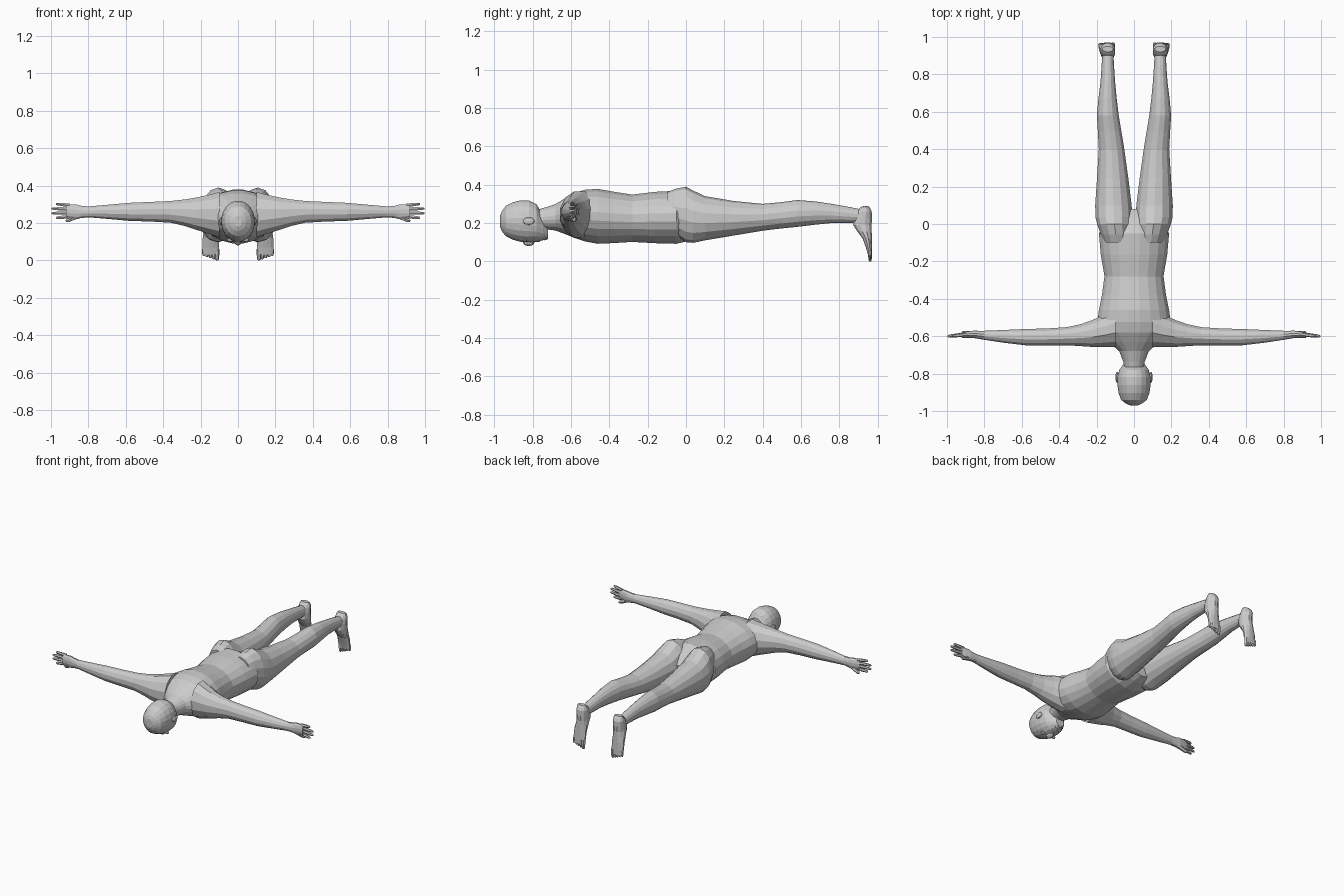
import bpy
import bmesh
from math import cos, sin, pi
from mathutils import Vector

if "Cube" in bpy.data.objects:
    bpy.data.objects.remove(bpy.data.objects["Cube"], do_unlink=True)

skin = bpy.data.materials.new("matte_grey")
skin.use_nodes = True
skin.diffuse_color = (.6, .6, .6, 1)
skin.node_tree.nodes["Principled BSDF"].inputs["Base Color"].default_value = skin.diffuse_color


def finish(name, bm, mirror):
    """Turn a bmesh into a flat shaded object, optionally mirrored across the body."""
    bmesh.ops.recalc_face_normals(bm, faces=bm.faces)
    mesh = bpy.data.meshes.new(name)
    bm.to_mesh(mesh)
    bm.free()
    mesh.materials.append(skin)
    body_part = bpy.data.objects.new(name, mesh)
    bpy.context.collection.objects.link(body_part)
    if mirror:
        modifier = body_part.modifiers.new("left_and_right", 'MIRROR')
        modifier.use_mirror_merge = False


def skin_rings(name, rings, mirror):
    """Bridge a list of equal rings of points and close both ends."""
    bm = bmesh.new()
    loops = [[bm.verts.new(point) for point in ring] for ring in rings]
    for lower, upper in zip(loops, loops[1:]):
        for i in range(len(lower)):
            bm.faces.new((lower[i - 1], lower[i], upper[i], upper[i - 1]))
    bm.faces.new(loops[0])
    bm.faces.new(loops[-1])
    finish(name, bm, mirror)


def with_midpoints(stations):
    """Insert a smooth in-between station in every gap."""
    padded = [stations[0], *stations, stations[-1]]
    result = []
    for before, start, end, after in zip(padded, padded[1:], padded[2:], padded[3:]):
        result.append(start)
        result.append([(9 * (s + e) - b - a) / 16
                       for b, s, e, a in zip(before, start, end, after)])
    return result + [stations[-1]]


def oval_ring(axis, station, sides):
    """One oval; station = position along axis, then the limits of the other axes."""
    position, low_u, high_u, low_v, high_v = station
    ring = []
    for i in range(sides):
        angle = 2 * pi * (i + .5) / sides
        u = (low_u + high_u) / 2 + (high_u - low_u) / 2 * cos(angle)
        v = (low_v + high_v) / 2 + (high_v - low_v) / 2 * sin(angle)
        point = [u, v]
        point.insert("XYZ".index(axis), position)
        ring.append(point)
    return ring


def loft(name, axis, stations, sides, mirror=True):
    rings = [oval_ring(axis, station, sides) for station in with_midpoints(stations)]
    skin_rings(name, rings, mirror)


def central_loft(name, stations, sides):
    """Loft along the spine; station = position, half width, underside, back."""
    loft(name, 'Y', [(position, -half, half, low, high)
                     for position, half, low, high in stations], sides, mirror=False)


def digit(name, start, end, radius):
    """A tapered finger or toe with a rounded tip."""
    start, end = Vector(start), Vector(end)
    turn = (end - start).to_track_quat('Z', 'Y')
    rings = []
    for along, scale in ((0, 1), (.5, 1), (.9, .8), (1, .4)):
        centre = start.lerp(end, along)
        rings.append([centre + turn @ Vector((cos(i * pi / 3), sin(i * pi / 3), 0))
                      * radius * scale for i in range(6)])
    skin_rings(name, rings, mirror=True)


def blob(name, centre, size, mirror=True):
    """A small faceted ellipsoid for soft features."""
    bm = bmesh.new()
    bmesh.ops.create_uvsphere(bm, u_segments=10, v_segments=6, radius=1)
    bmesh.ops.scale(bm, vec=size, verts=bm.verts)
    bmesh.ops.translate(bm, vec=centre, verts=bm.verts)
    finish(name, bm, mirror)


# Trunk from the neck to the groin
central_loft("torso", [
    (-.78, .05, .17, .27),
    (-.68, .08, .16, .3),
    (-.58, .19, .12, .36),
    (-.46, .19, .09, .38),
    (-.28, .16, .1, .35),
    (-.05, .19, .09, .37),
    (.08, .08, .13, .27),
], sides=20)

# Head with the face turned down
central_loft("head", [
    (-.97, .02, .18, .24),
    (-.94, .07, .13, .29),
    (-.86, .09, .1, .32),
    (-.78, .08, .1, .3),
    (-.72, .03, .12, .18),
], sides=20)
blob("nose", (0, -.82, .1), (.02, .03, .02), mirror=False)
blob("lips", (0, -.77, .11), (.03, .01, .01), mirror=False)
blob("chin", (0, -.74, .12), (.03, .02, .01), mirror=False)
blob("eye", (.04, -.84, .11), (.02, .01, .01))
blob("ear", (.09, -.82, .21), (.01, .03, .02))

# Arms stretched sideways, ending in an upright palm
loft("arm", 'X', [
    (.1, -.66, -.45, .12, .37),
    (.22, -.66, -.51, .16, .34),
    (.36, -.65, -.55, .2, .32),
    (.58, -.65, -.56, .21, .31),
    (.8, -.62, -.57, .23, .29),
    (.86, -.61, -.57, .22, .3),
    (.92, -.61, -.58, .23, .3),
], sides=12)

# Fingers fan out in the plane of the palm
for i, finger in enumerate(("index", "middle", "ring", "little")):
    spread = i - 1.5
    knuckle = (.9, -.59, .265 + .02 * spread)
    tip = (1 - .012 * spread ** 2, -.6, .265 + .025 * spread)
    digit(finger + "_finger", knuckle, tip, radius=.01)
digit("thumb", (.85, -.59, .24), (.92, -.58, .21), radius=.013)

# Buttocks, thighs and calves
loft("leg", 'Y', [
    (-.1, .02, .16, .18, .36),
    (0, .01, .2, .1, .39),
    (.1, .01, .21, .11, .34),
    (.4, .05, .19, .16, .3),
    (.58, .08, .2, .18, .32),
    (.76, .1, .18, .2, .3),
    (.92, .11, .17, .2, .27),
], sides=14)

# Feet hang downwards from the heels
loft("foot", 'Z', [
    (.29, .11, .17, .92, .95),
    (.26, .1, .18, .89, .97),
    (.19, .1, .18, .87, .97),
    (.12, .1, .19, .92, .97),
    (.03, .1, .19, .95, .97),
], sides=12)

# Toes shorten and shrink towards the outside
for i, toe in enumerate(("big", "second", "middle", "fourth", "little")):
    across = .112 + .018 * i
    digit(toe + "_toe", (across, .96, .06), (across, .96, .006 * i), radius=.012 - .001 * i)
